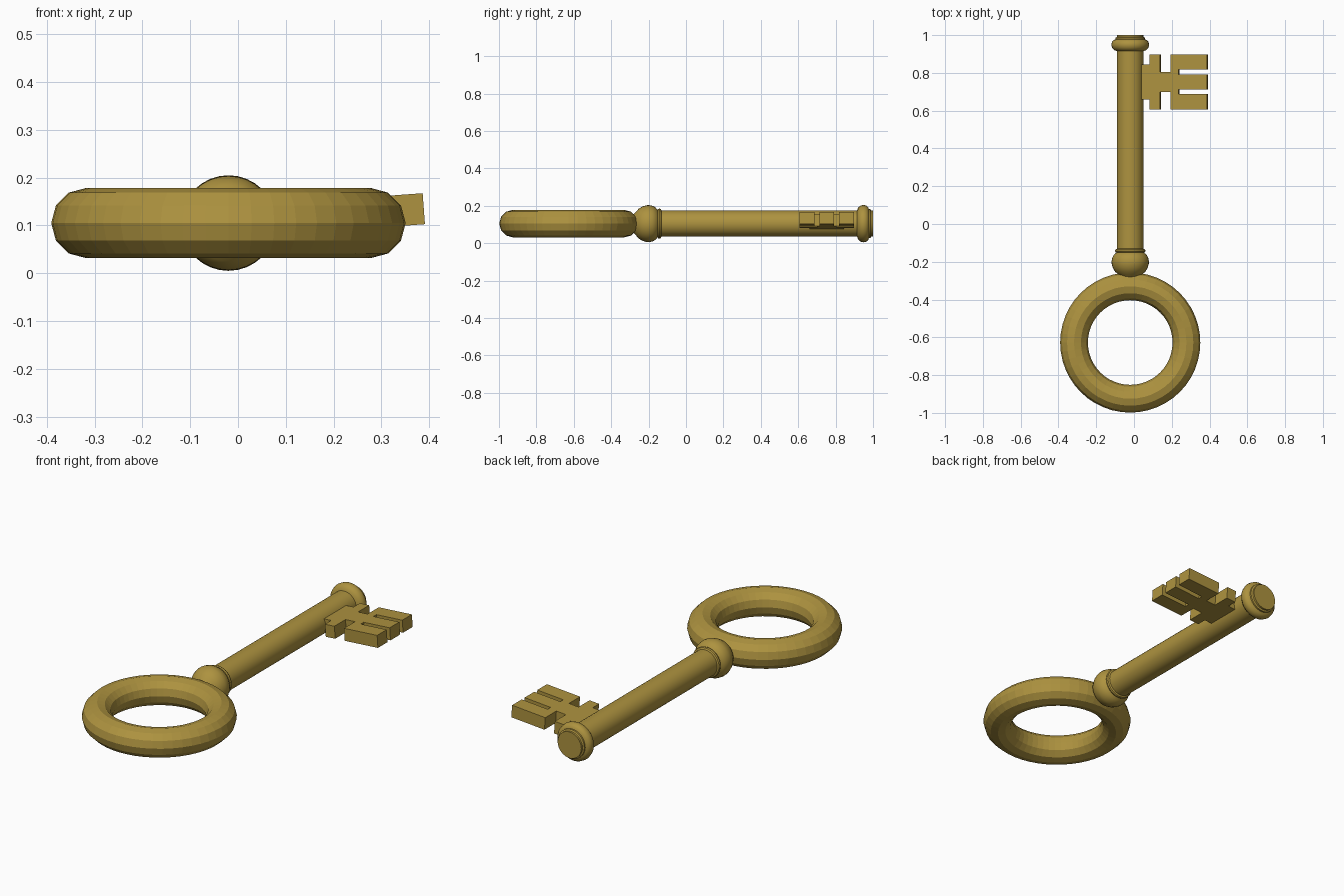
import bpy, bmesh, math

if "Cube" in bpy.data.objects:
    bpy.data.objects.remove(bpy.data.objects["Cube"])

CX, CZ = -0.02, 0.105   # axis of the shaft

brass = bpy.data.materials.new("brass")
brass.diffuse_color = (0.42, 0.29, 0.05, 1)
brass.use_nodes = True
brass.node_tree.nodes["Principled BSDF"].inputs["Base Color"].default_value = brass.diffuse_color


def finish(name, bm):
    bmesh.ops.recalc_face_normals(bm, faces=bm.faces)
    me = bpy.data.meshes.new(name)
    bm.to_mesh(me)
    bm.free()
    ob = bpy.data.objects.new(name, me)
    bpy.context.collection.objects.link(ob)
    me.materials.append(brass)
    return ob


def lathe(name, profile, n=32):
    """Revolve (radius, y) points around the shaft axis, with capped ends."""
    bm = bmesh.new()
    rings = [[bm.verts.new((CX + r * math.cos(2 * math.pi * i / n), y,
                            CZ + r * math.sin(2 * math.pi * i / n)))
              for i in range(n)] for r, y in profile]
    for a, b in zip(rings, rings[1:]):
        for i in range(n):
            j = (i + 1) % n
            bm.faces.new((a[i], a[j], b[j], b[i]))
    bm.faces.new(rings[0])
    bm.faces.new(rings[-1])
    ob = finish(name, bm)
    bpy.ops.object.select_all(action='DESELECT')
    ob.select_set(True)
    bpy.context.view_layer.objects.active = ob
    bpy.ops.object.shade_smooth_by_angle(angle=math.radians(32))
    return ob


# ring handle
bpy.ops.mesh.primitive_torus_add(location=(CX, -0.6275, CZ), major_radius=0.2975,
                                 minor_radius=0.0735, major_segments=48, minor_segments=12)
bow = bpy.context.object
bow.name = "ring_handle"
bow.data.materials.append(brass)

# shaft with neck bulb, thin neck ring, end collar and tip
lathe("shaft", [
    (0.02, -0.31), (0.04, -0.29), (0.062, -0.268), (0.08, -0.253), (0.092, -0.232),
    (0.098, -0.212), (0.099, -0.198), (0.095, -0.178), (0.086, -0.162), (0.073, -0.152),
    (0.078, -0.149), (0.081, -0.142), (0.078, -0.135), (0.07, -0.131),
    (0.07, 0.915), (0.085, 0.92), (0.096, 0.933), (0.1, 0.948), (0.097, 0.963),
    (0.088, 0.974), (0.077, 0.978), (0.077, 0.986), (0.069, 0.99), (0.069, 1.0)])

# key bit: upper half of the outline, mirrored about its middle
MID = 0.7525
half = [(0.02, 0.0925), (0.085, 0.0925), (0.085, 0.145), (0.14, 0.145), (0.14, 0.0525),
        (0.196, 0.0525), (0.196, 0.145), (0.39, 0.145), (0.39, 0.065), (0.238, 0.065),
        (0.238, 0.04), (0.39, 0.04)]
outline = half + [(x, -d) for x, d in reversed(half)]
T = 0.065
bm = bmesh.new()
face = bm.faces.new([bm.verts.new((x - CX, d, -T / 2)) for x, d in outline])
ext = bmesh.ops.extrude_face_region(bm, geom=[face])
bmesh.ops.translate(bm, vec=(0, 0, T),
                    verts=[v for v in ext["geom"] if isinstance(v, bmesh.types.BMVert)])
bit = finish("key_bit", bm)
bit.location = (CX, MID, CZ)
bit.rotation_euler[1] = -math.radians(4.2)
